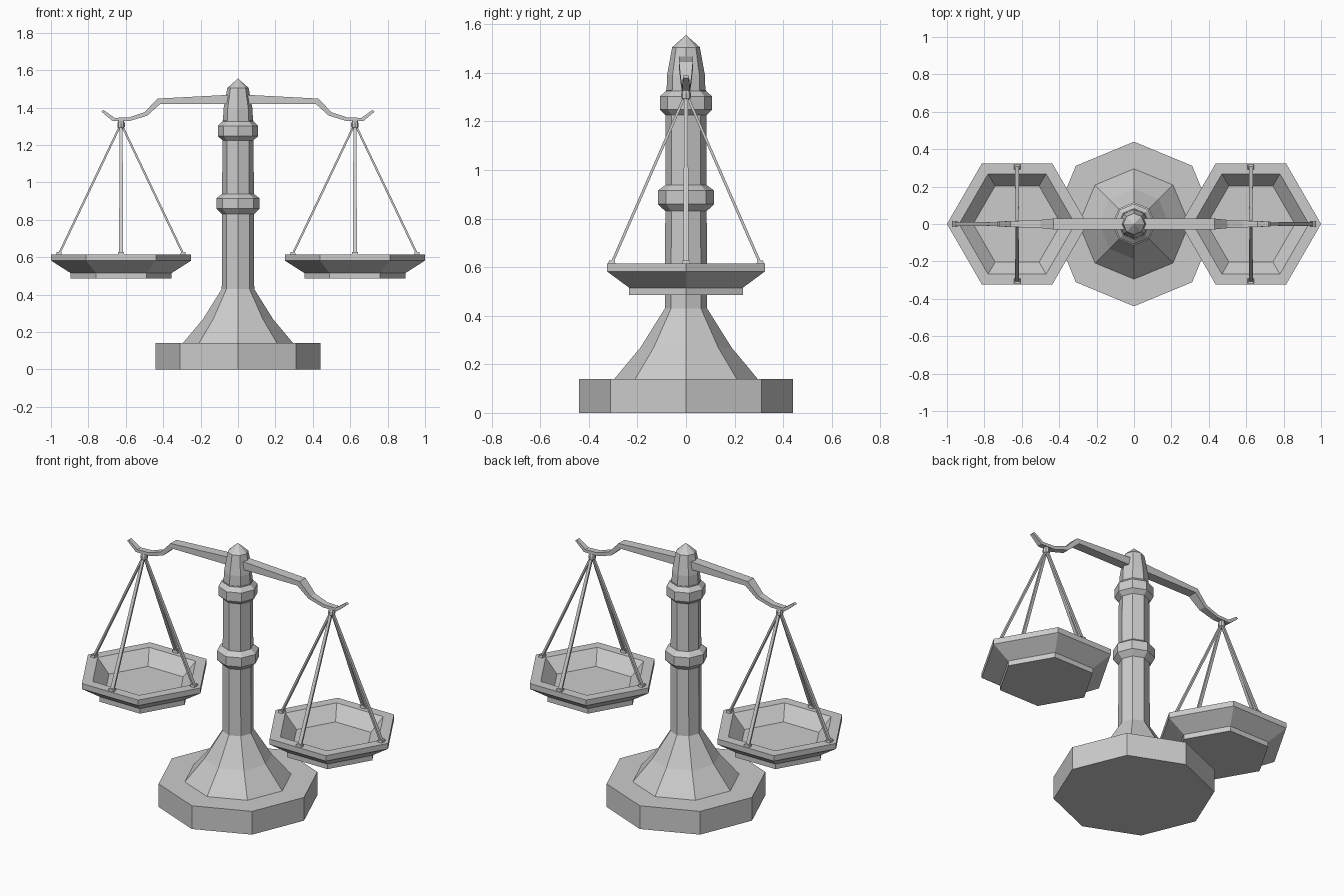
import bpy, bmesh
from math import cos, sin, pi
from mathutils import Vector

if "Cube" in bpy.data.objects:
    bpy.data.objects.remove(bpy.data.objects["Cube"])

PAN_X = 0.625


def finish(name, bm):
    bmesh.ops.recalc_face_normals(bm, faces=bm.faces)
    mesh = bpy.data.meshes.new(name)
    bm.to_mesh(mesh)
    bm.free()
    obj = bpy.data.objects.new(name, mesh)
    bpy.context.collection.objects.link(obj)
    return obj


def lathe(name, profile, sides, cx=0.0):
    """Faceted solid of revolution from (radius, z) pairs, capped at both ends."""
    bm = bmesh.new()
    rings = [[bm.verts.new((cx + r * cos(2 * pi * i / sides), r * sin(2 * pi * i / sides), z))
              for i in range(sides)] for r, z in profile]
    for a, b in zip(rings, rings[1:]):
        for i in range(sides):
            j = (i + 1) % sides
            bm.faces.new((a[i], a[j], b[j], b[i]))
    bm.faces.new(rings[0][::-1])
    bm.faces.new(rings[-1])
    bmesh.ops.remove_doubles(bm, verts=bm.verts, dist=1e-5)
    return finish(name, bm)


def loft(name, sections):
    """Join four-cornered sections into a closed bar."""
    bm = bmesh.new()
    rings = [[bm.verts.new(p) for p in s] for s in sections]
    for a, b in zip(rings, rings[1:]):
        for i in range(4):
            j = (i + 1) % 4
            bm.faces.new((a[i], a[j], b[j], b[i]))
    bm.faces.new(rings[0])
    bm.faces.new(rings[-1])
    return finish(name, bm)


# Octagonal base, flared foot and column
lathe("base", [(0.44, 0), (0.44, 0.14)], 8)
lathe("flared_foot", [(0.295, 0.135), (0.295, 0.14), (0.187, 0.27), (0.087, 0.43)], 8)
lathe("column", [(0.087, 0.42), (0.083, 1.33)], 8)

# Column collars
lathe("lower_collar", [(0.08, 0.825), (0.116, 0.86), (0.116, 0.915), (0.08, 0.942)], 8)
lathe("upper_collar", [(0.08, 1.222), (0.108, 1.248), (0.108, 1.302), (0.08, 1.328)], 8)

# Pointed head
lathe("head", [(0.08, 1.32), (0.078, 1.39), (0.057, 1.505), (0.0005, 1.555)], 8)

# Beam: top x, top z, bottom x, bottom z, half width; mirrored to both sides
half = [(0.05, 1.468, 0.05, 1.42, 0.029), (0.43, 1.448, 0.415, 1.42, 0.029),
        (0.50, 1.375, 0.485, 1.357, 0.022), (0.585, 1.347, 0.58, 1.328, 0.018),
        (0.66, 1.345, 0.67, 1.328, 0.016), (0.72, 1.388, 0.73, 1.378, 0.012)]
stations = [(-a, b, -c, d, w) for a, b, c, d, w in reversed(half)] + half
loft("beam", [[(tx, -w, tz), (tx, w, tz), (bx, w, bz), (bx, -w, bz)]
              for tx, tz, bx, bz, w in stations])

for side, label in ((-1, "left"), (1, "right")):
    cx = side * PAN_X

    # Hexagonal pan with a hollow top and stepped underside
    lathe(label + "_pan", [(0.27, 0.485), (0.27, 0.515), (0.375, 0.582), (0.375, 0.615),
                           (0.31, 0.615), (0.235, 0.535)], 6, cx)

    # Hanger under the beam
    lathe(label + "_hanger", [(0.012, 1.285), (0.02, 1.297), (0.02, 1.315), (0.012, 1.335)], 8, cx)

    # Four flat suspension rods with anchor blocks on the rim
    for k in range(4):
        out = Vector((cos(k * pi / 2), sin(k * pi / 2), 0))
        tan = Vector((-out.y, out.x, 0))
        reach = 0.332 if k % 2 == 0 else 0.305

        def section(r, z, t, w):
            c = Vector((cx, 0, z)) + out * r
            return [c + out * t + tan * w, c - out * t + tan * w,
                    c - out * t - tan * w, c + out * t - tan * w]

        loft(f"{label}_rod_{k}", [section(reach, 0.617, 0.006, 0.011),
                                  section(0.008, 1.297, 0.006, 0.008)])
        loft(f"{label}_anchor_{k}", [section(reach, 0.61, 0.015, 0.018),
                                     section(reach, 0.628, 0.012, 0.015)])
